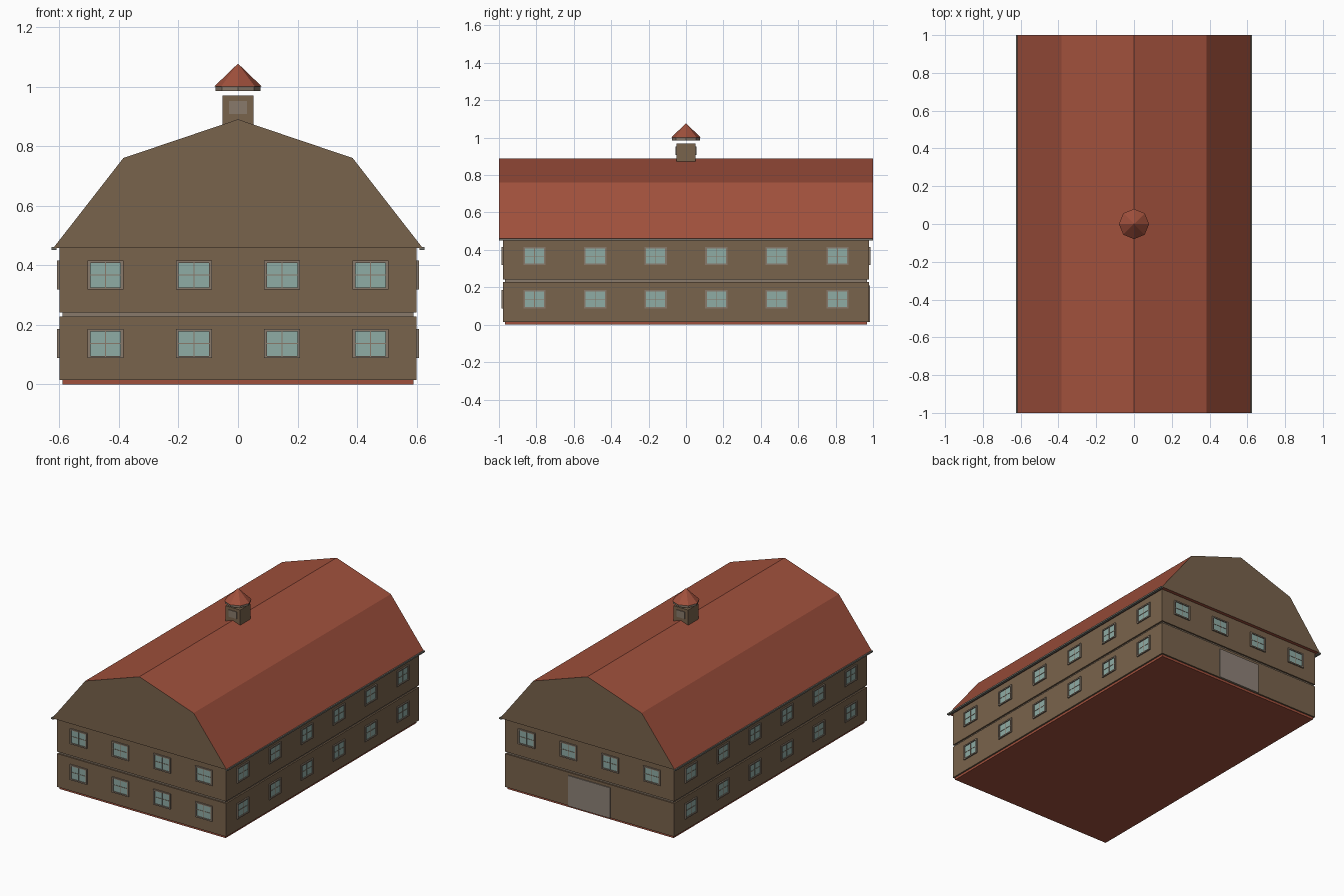
import bpy, bmesh, math
from mathutils import Matrix, Vector

if "Cube" in bpy.data.objects:
    bpy.data.objects.remove(bpy.data.objects["Cube"])


def srgb(r, g, b):
    f = lambda c: c / 12.92 if c <= 0.04045 else ((c + 0.055) / 1.055) ** 2.4
    return (f(r / 255), f(g / 255), f(b / 255), 1)


def material(name, rgb):
    m = bpy.data.materials.new(name)
    m.diffuse_color = srgb(*rgb)
    m.use_nodes = True
    m.node_tree.nodes["Principled BSDF"].inputs["Base Color"].default_value = m.diffuse_color
    return m


RED = material("roof_red", (160, 80, 60))
BROWN = material("wall_brown", (121, 99, 76))
TRIM = material("trim_grey_brown", (137, 122, 107))
GLASS = material("window_glass", (143, 172, 165))
DOOR = material("door_grey", (142, 130, 120))
GUTTER = material("gutter_grey", (112, 112, 104))


def make(name, bm, *mats):
    bmesh.ops.recalc_face_normals(bm, faces=bm.faces)
    me = bpy.data.meshes.new(name)
    bm.to_mesh(me)
    bm.free()
    for m in mats:
        me.materials.append(m)
    ob = bpy.data.objects.new(name, me)
    bpy.context.collection.objects.link(ob)
    return ob


def add_box(bm, x0, x1, y0, y1, z0, z1, mat=Matrix()):
    c = Vector(((x0 + x1) / 2, (y0 + y1) / 2, (z0 + z1) / 2))
    s = Matrix.Diagonal((x1 - x0, y1 - y0, z1 - z0, 1))
    bmesh.ops.create_cube(bm, size=1, matrix=mat @ Matrix.Translation(c) @ s)


def box(name, mat, *dims):
    bm = bmesh.new()
    add_box(bm, *dims)
    return make(name, bm, mat)


# storeys with a recessed foundation and belt between them
W, D = 0.60, 0.978
box("foundation", RED, -W + .01, W - .01, -D + .01, D - .01, 0, 0.015)
box("lower_storey", BROWN, -W, W, -D, D, 0.015, 0.228)
box("belt_course", TRIM, -W + .01, W - .01, -D + .01, D - .01, 0.228, 0.241)
box("upper_storey", BROWN, -W, W, -D, D, 0.241, 0.458)

# gambrel roof: red slopes, brown gable ends
bm = bmesh.new()
profile = [(-.62, .458), (.62, .458), (.385, .76), (0, .89), (-.385, .76)]
face = bm.faces.new([bm.verts.new((x, -1, z)) for x, z in profile])
ext = bmesh.ops.extrude_face_region(bm, geom=[face], use_keep_orig=True)
bmesh.ops.translate(bm, vec=(0, 2, 0),
                    verts=[v for v in ext["geom"] if isinstance(v, bmesh.types.BMVert)])
bm.normal_update()
for f in bm.faces:
    f.material_index = 1 if abs(f.normal.y) > 0.9 else 0
make("gambrel_roof", bm, RED, BROWN)

# gutters along both eaves
for side, name in ((1, "right"), (-1, "left")):
    xs = sorted((side * .610, side * .626))
    box(name + "_gutter", GUTTER, *xs, -1, 1, .451, .461)


# windows: each facade is drawn facing -y, then turned into place
def facade(name, angle, dist, lower, upper):
    turn = Matrix.Rotation(angle, 4, 'Z')
    frames, panes = bmesh.new(), bmesh.new()
    spots = [(u, .137) for u in lower] + [(u, .367) for u in upper]
    for u, z in spots:
        m = turn @ Matrix.Translation((u, -dist, z))
        for s in (-1, 1):
            add_box(frames, *sorted((s * .051, s * .060)), -.008, 0, -.049, .049, m)
            add_box(frames, -.051, .051, -.008, 0, *sorted((s * .041, s * .049)), m)
        add_box(frames, -.0015, .0015, -.004, 0, -.041, .041, m)
        add_box(frames, -.051, .051, -.004, 0, -.0015, .0015, m)
        add_box(panes, -.051, .051, -.002, 0, -.041, .041, m)
    make(name + "_window_frames", frames, TRIM)
    make(name + "_window_panes", panes, GLASS)


ends = [-.445, -.148, .148, .445]
sides = [-.81, -.485, -.162, .162, .485, .81]
facade("front", 0, D, ends, ends)
facade("back", math.pi, D, [], ends)
facade("right", math.pi / 2, W, sides, sides)
facade("left", -math.pi / 2, W, sides, sides)

# barn door at the back
box("back_door", DOOR, -.15, .15, D, D + .006, .015, .21)

# cupola: box, louvres front and back, raised octagonal cap
box("cupola_box", BROWN, -.052, .052, -.052, .052, .86, .97)
for s, name in ((-1, "front"), (1, "back")):
    box(name + "_cupola_louvre", TRIM, -.03, .03, *sorted((s * .052, s * .056)), .908, .952)


def octagon(name, mat, r0, r1, z0, z1):
    bm = bmesh.new()
    bmesh.ops.create_cone(bm, cap_ends=True, segments=8, radius1=r0, radius2=r1,
                          depth=z1 - z0, matrix=Matrix.Translation((0, 0, (z0 + z1) / 2)))
    bmesh.ops.remove_doubles(bm, verts=bm.verts, dist=1e-5)
    return make(name, bm, mat)


octagon("cupola_rim", TRIM, .076, .076, .985, 1.0)
octagon("cupola_cap", RED, .08, 0, 1.0, 1.077)
